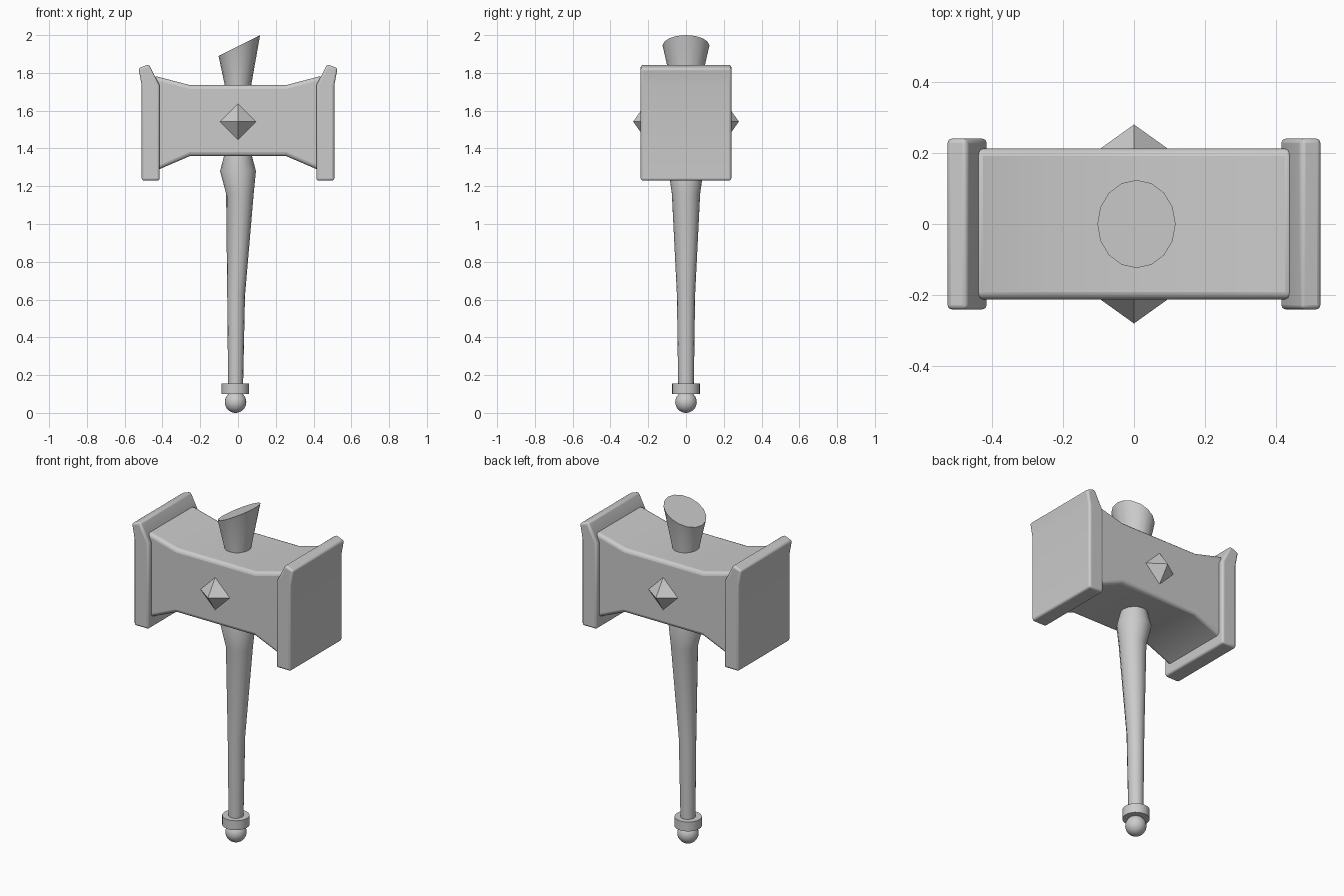
import bpy, bmesh
from math import cos, sin, pi, radians

if "Cube" in bpy.data.objects:
    bpy.data.objects.remove(bpy.data.objects["Cube"])


def finish(name, bm, bevel=0, smooth=True):
    bmesh.ops.recalc_face_normals(bm, faces=bm.faces)
    mesh = bpy.data.meshes.new(name)
    bm.to_mesh(mesh)
    bm.free()
    ob = bpy.data.objects.new(name, mesh)
    bpy.context.collection.objects.link(ob)
    if smooth:
        bpy.ops.object.select_all(action='DESELECT')
        ob.select_set(True)
        bpy.context.view_layer.objects.active = ob
        bpy.ops.object.shade_smooth_by_angle(angle=radians(32))
    if bevel:
        mod = ob.modifiers.new("bevel", 'BEVEL')
        mod.width = bevel
        mod.segments = 3
        mod.limit_method = 'ANGLE'
        mod.angle_limit = radians(40)
    return ob


def loft(name, rings, n=16):
    """Elliptical rings (z, centre x, radius x, radius y, slant) joined into a capped solid."""
    bm = bmesh.new()
    loops = []
    for z, cx, rx, ry, slant in rings:
        angles = [2 * pi * i / n for i in range(n)]
        loops.append([bm.verts.new((cx + rx * cos(a), ry * sin(a), z + slant * cos(a)))
                      for a in angles])
    for lo, hi in zip(loops, loops[1:]):
        for i in range(n):
            j = (i + 1) % n
            bm.faces.new((lo[i], lo[j], hi[j], hi[i]))
    bm.faces.new(loops[0])
    bm.faces.new(loops[-1])
    return finish(name, bm)


def extrude_profile(name, pts, half_y, bevel):
    """Closed x-z outline made solid along y."""
    bm = bmesh.new()
    front = [bm.verts.new((x, -half_y, z)) for x, z in pts]
    back = [bm.verts.new((x, half_y, z)) for x, z in pts]
    bm.faces.new(front)
    bm.faces.new(back)
    for i in range(len(pts)):
        j = (i + 1) % len(pts)
        bm.faces.new((front[i], front[j], back[j], back[i]))
    return finish(name, bm, bevel)


# Handle, slightly bent, ending in a slanted flared tip above the head
loft("handle", [
    (0.10, -0.013, 0.039, 0.041, 0),
    (0.62, -0.010, 0.047, 0.048, 0),
    (1.16, 0.010, 0.073, 0.075, 0),
    (1.28, 0.000, 0.095, 0.092, 0),
    (1.36, 0.000, 0.074, 0.076, 0),
    (1.73, 0.000, 0.069, 0.075, 0),
    (1.945, 0.007, 0.110, 0.124, 0.055),
])

# Collar and ball pommel
loft("pommel_collar", [(0.10, -0.014, 0.073, 0.073, 0),
                       (0.155, -0.014, 0.073, 0.073, 0)], 24)
bm = bmesh.new()
bmesh.ops.create_uvsphere(bm, u_segments=24, v_segments=16, radius=0.057)
bmesh.ops.translate(bm, verts=bm.verts, vec=(-0.013, 0, 0.057))
finish("pommel_ball", bm)

# Hammer head body with flared ends
extrude_profile("head_body", [
    (-0.445, 1.278), (-0.254, 1.36), (0.254, 1.36), (0.445, 1.278),
    (0.445, 1.785), (0.254, 1.735), (-0.254, 1.735), (-0.445, 1.785)], 0.212, 0.02)

# Striking plates with outward leaning top lips
plate = [(0.51, 1.23), (0.415, 1.23), (0.415, 1.735),
         (0.472, 1.845), (0.527, 1.825), (0.51, 1.735)]
for side, s in (("left", -1), ("right", 1)):
    extrude_profile("striking_plate_" + side, [(s * x, z) for x, z in plate], 0.24, 0.012)

# Octahedral studs on the front and back faces
for side, s in (("front", -1), ("back", 1)):
    bm = bmesh.new()
    ring = [bm.verts.new((0.098 * cos(k * pi / 2), s * 0.21, 1.542 + 0.098 * sin(k * pi / 2)))
            for k in range(4)]
    for y in (0.28, 0.14):
        tip = bm.verts.new((0, s * y, 1.542))
        for k in range(4):
            bm.faces.new((ring[k], ring[(k + 1) % 4], tip))
    finish("stud_" + side, bm, smooth=False)
